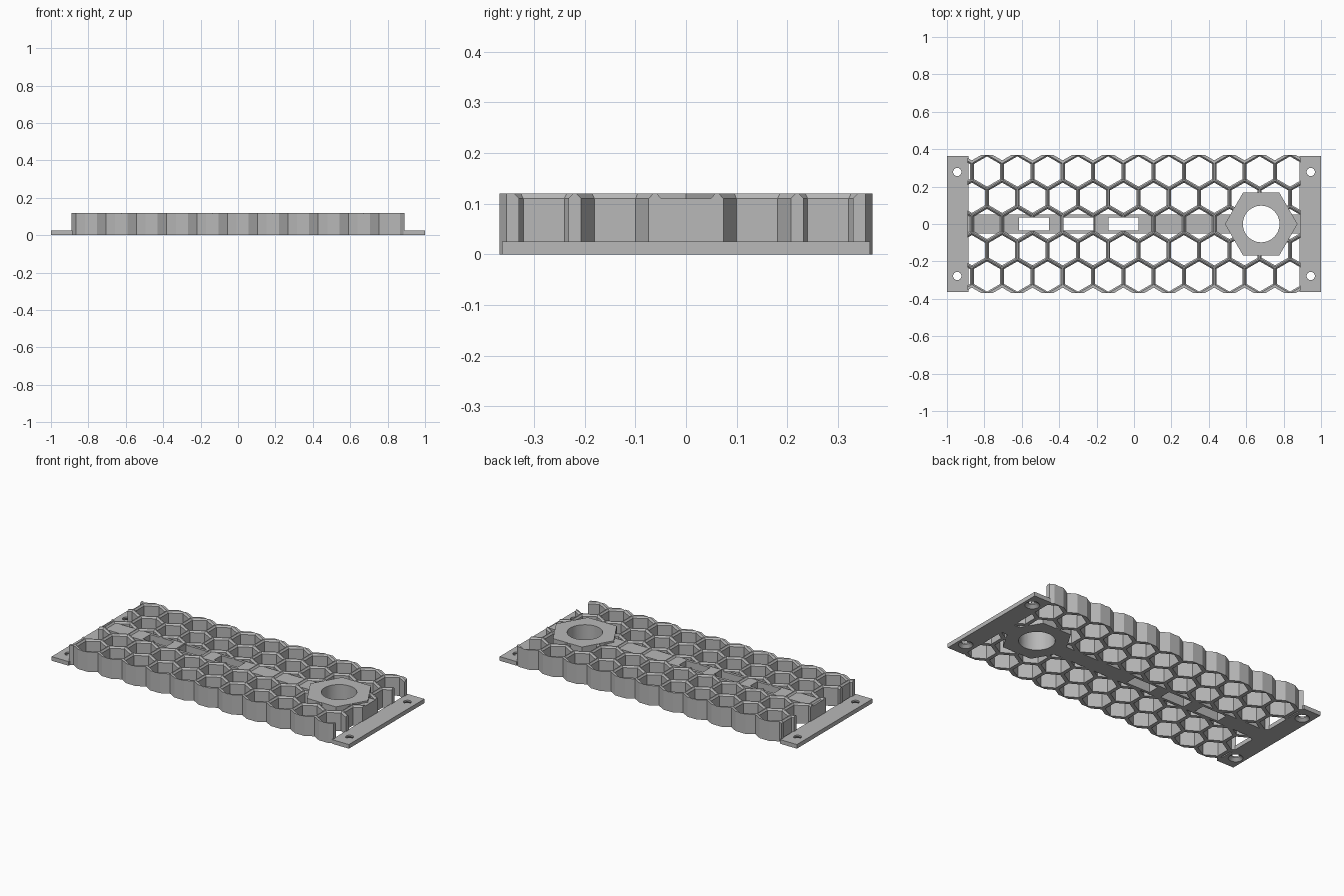
import bpy, bmesh, math

if "Cube" in bpy.data.objects:
    bpy.data.objects.remove(bpy.data.objects["Cube"])

PITCH = 0.162            # distance between neighbouring cells
ROW = PITCH * math.sqrt(3) / 2
FIRST_WALL = -0.867      # wall position in the middle and outer rows
HALF_X, HALF_Y, HEIGHT = 0.89, 0.368, 0.12
HOLE = 0.07              # hole half width across flats
BOSS_X = 0.68

grey = bpy.data.materials.new("plain grey")
grey.use_nodes = True
grey.diffuse_color = (0.48, 0.48, 0.48, 1)
grey.node_tree.nodes["Principled BSDF"].inputs["Base Color"].default_value = grey.diffuse_color


def ngon(cx, cy, r, n, turn=0.0):
    return [(cx + r * math.cos(math.tau * i / n + turn),
             cy + r * math.sin(math.tau * i / n + turn)) for i in range(n)]


def rect(x0, x1, y):
    return [(x0, -y), (x1, -y), (x1, y), (x0, y)]


def add_stack(bm, layers):
    """Closed solid skinned through (outline, z) layers."""
    rings = [[bm.verts.new((x, y, z)) for x, y in pts] for pts, z in layers]
    bm.faces.new(rings[0][::-1])
    bm.faces.new(rings[-1])
    for a, b in zip(rings, rings[1:]):
        for i in range(len(a)):
            j = (i + 1) % len(a)
            bm.faces.new((a[i], a[j], b[j], b[i]))


def make(name, stacks, cutter=False):
    bm = bmesh.new()
    for layers in stacks:
        add_stack(bm, layers)
    bmesh.ops.recalc_face_normals(bm, faces=bm.faces)
    mesh = bpy.data.meshes.new(name)
    bm.to_mesh(mesh)
    bm.free()
    mesh.materials.append(grey)
    ob = bpy.data.objects.new(name, mesh)
    bpy.context.collection.objects.link(ob)
    if cutter:
        ob.hide_render = True
        ob.display_type = 'WIRE'
    return ob


def cut(ob, *cutters):
    for c in cutters:
        mod = ob.modifiers.new("cut", 'BOOLEAN')
        mod.operation, mod.solver, mod.object = 'DIFFERENCE', 'EXACT', c
        bpy.context.view_layer.objects.active = ob
        bpy.ops.object.modifier_apply(modifier=mod.name)


# Honeycomb outline: scalloped long sides with flattened tips
valley = 0.34
edge = [(-HALF_X, valley + (FIRST_WALL + HALF_X) / math.sqrt(3))]
tip = PITCH / 2 - (HALF_Y - valley) * math.sqrt(3)
for i in range(11):
    wall = FIRST_WALL + i * PITCH
    centre = wall + PITCH / 2
    edge += [(wall, valley), (centre - tip, HALF_Y)]
    edge.append((min(centre + tip, HALF_X), HALF_Y))
if edge[-1][0] < HALF_X:
    edge.append((HALF_X, HALF_Y - (HALF_X - edge[-1][0]) / math.sqrt(3)))
outline = [(x, -y) for x, y in edge] + edge[::-1]
honeycomb = make("honeycomb", [[(outline, 0), (outline, HEIGHT)]])

# Hexagonal cells with a chamfered upper rim
r_low, r_top = (w * 2 / math.sqrt(3) for w in (HOLE, HOLE + 0.008))
cells = []
for row in range(-2, 3):
    shift = 0 if row % 2 else -PITCH / 2
    for i in range(12):
        x = FIRST_WALL + shift + i * PITCH
        small, wide = (ngon(x, row * ROW, r, 6, math.pi / 6) for r in (r_low, r_top))
        cells.append([(small, -0.05), (small, HEIGHT - 0.01), (wide, HEIGHT), (wide, 0.15)])
cell_cutter = make("cell_cutter", cells, True)

# Windows along the spine and the round opening
openings = [[(rect(x - 0.08, x + 0.08, 0.035), -0.05),
             (rect(x - 0.08, x + 0.08, 0.035), 0.2)] for x in (-0.535, -0.296, -0.057)]
round_hole = ngon(BOSS_X, 0, 0.098, 48)
openings.append([(round_hole, -0.05), (round_hole, 0.2)])
opening_cutter = make("opening_cutter", openings, True)
cut(honeycomb, cell_cutter, opening_cutter)

# Central spine, slightly lower than the cell walls
strip = rect(-HALF_X, HALF_X, 0.051)
spine = make("spine", [[(strip, 0), (strip, 0.11)]])
cut(spine, opening_cutter)

# Hexagonal boss around the round opening
hexagon = ngon(BOSS_X, 0, 0.194, 6)
boss = make("hex_boss", [[(hexagon, 0), (hexagon, HEIGHT)]])
cut(boss, opening_cutter)

# End plates with screw holes countersunk from below
screws = []
for x in (-0.945, 0.945):
    for y in (-0.278, 0.278):
        wide, small = ngon(x, y, 0.04, 24), ngon(x, y, 0.022, 24)
        screws.append([(wide, -0.02), (wide, 0), (small, 0.016), (small, 0.06)])
screw_cutter = make("screw_cutter", screws, True)
for name, x0, x1 in (("right_end_plate", -1, -0.885), ("left_end_plate", 0.885, 1)):
    base = rect(x0, x1, 0.363)
    plate = make(name, [[(base, 0), (base, 0.025)]])
    cut(plate, screw_cutter)

# Smooth the round openings, keep all edges crisp
for ob in (honeycomb, spine, boss):
    bpy.ops.object.select_all(action='DESELECT')
    ob.select_set(True)
    bpy.context.view_layer.objects.active = ob
    bpy.ops.object.shade_smooth_by_angle(angle=math.radians(20))

for cutter in (cell_cutter, opening_cutter, screw_cutter):
    bpy.data.objects.remove(cutter)
